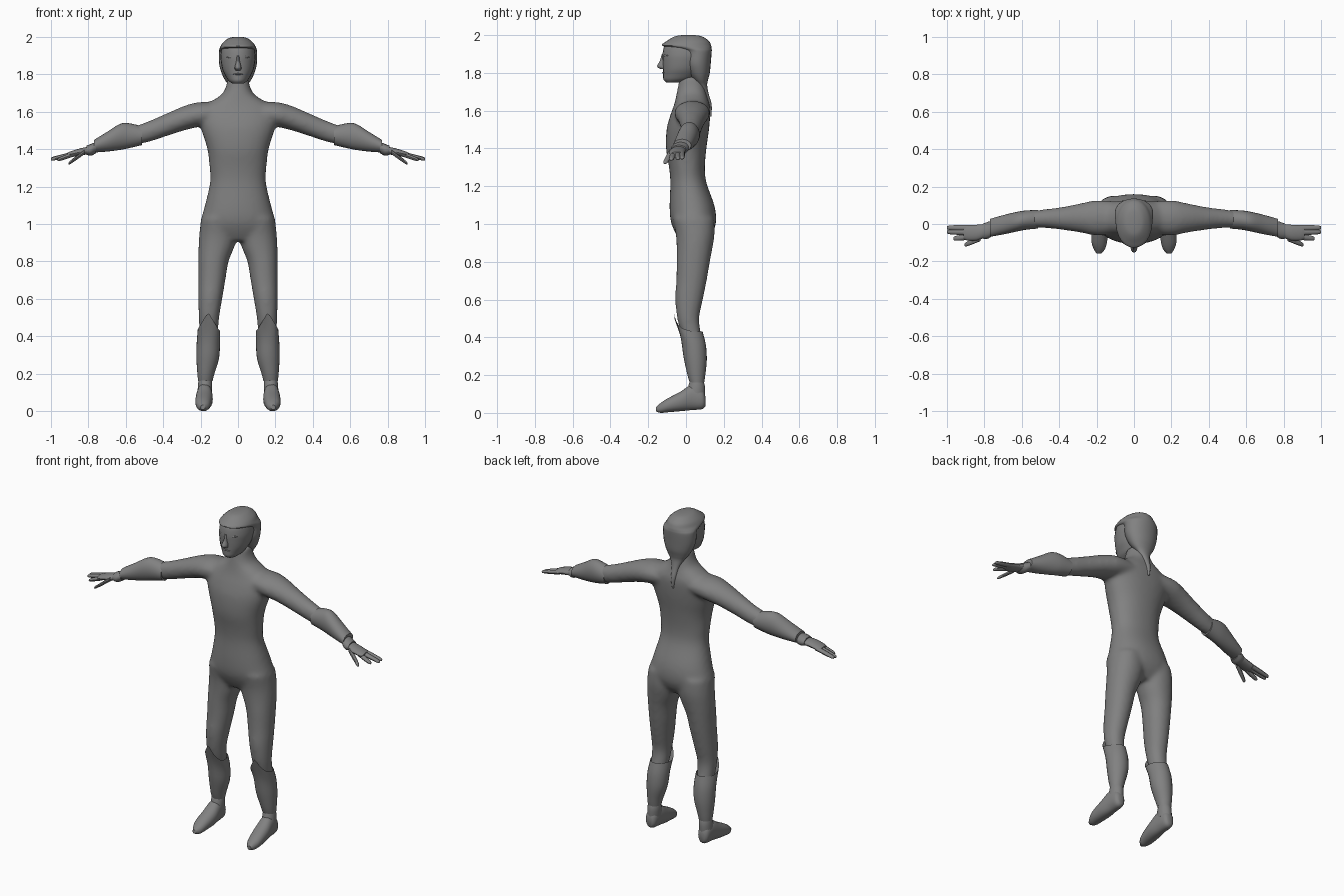
import bpy, bmesh, math
from mathutils import Vector

grey = bpy.data.materials.new('dark_grey')
grey.diffuse_color = (.22, .22, .22, 1)


def loft(bm, rings, axis, n=24, power=2.0, warp=None, flip=1, cap=True):
    """Closed skin through rings (t, a0, a1, b0, b1): position on the axis and extents across it."""
    P = [Vector(r) for r in rings]
    P = [P[0]] + P + [P[-1]]
    fine = []
    for i in range(1, len(P) - 2):
        a, b, c, d = P[i - 1:i + 3]
        for k in range(4):
            u = k / 4
            fine.append(0.5 * (2 * b + (c - a) * u + (2 * a - 5 * b + 4 * c - d) * u * u
                               + (3 * b - a - 3 * c + d) * u ** 3))
    fine.append(P[-1])
    loops = []
    for t, a0, a1, b0, b1 in fine:
        loop = []
        for k in range(n):
            w = 2 * math.pi * k / n
            ca, sa = math.cos(w), math.sin(w)
            a = (a0 + a1) / 2 + (a1 - a0) / 2 * math.copysign(abs(ca) ** (2 / power), ca)
            b = (b0 + b1) / 2 + (b1 - b0) / 2 * math.copysign(abs(sa) ** (2 / power), sa)
            p = Vector({'x': (t, a, b), 'y': (a, t, b), 'z': (a, b, t)}[axis])
            if warp:
                p = warp(p)
            p.x *= flip
            loop.append(bm.verts.new(p))
        loops.append(loop)
    for l0, l1 in zip(loops, loops[1:]):
        for k in range(n):
            bm.faces.new((l0[k], l0[(k + 1) % n], l1[(k + 1) % n], l1[k]))
    if cap:
        bm.faces.new(loops[0])
        bm.faces.new(loops[-1])


def finish(name, bm, mirror=False):
    bmesh.ops.recalc_face_normals(bm, faces=bm.faces)
    me = bpy.data.meshes.new(name)
    bm.to_mesh(me)
    bm.free()
    me.materials.append(grey)
    me.polygons.foreach_set('use_smooth', [True] * len(me.polygons))
    me.set_sharp_from_angle(angle=math.radians(45))
    ob = bpy.data.objects.new(name, me)
    bpy.context.collection.objects.link(ob)
    if mirror:
        m = ob.modifiers.new('mirror', 'MIRROR')
        m.use_mirror_merge = False
    return ob


def part(name, rings, axis, mirror=False, **kw):
    bm = bmesh.new()
    loft(bm, rings, axis, **kw)
    return finish(name, bm, mirror)


def sym(rows):
    """Rings (z, half width, y0, y1) centred on x = 0."""
    return [(z, -w, w, y0, y1) for z, w, y0, y1 in rows]


# Body suit: torso, legs and arms fused into one skin
torso = sym([(1.78, .055, -.035, .085), (1.73, .066, -.042, .10), (1.69, .09, -.05, .108),
             (1.655, .145, -.057, .118), (1.62, .195, -.067, .128), (1.57, .212, -.085, .128),
             (1.5, .195, -.103, .122), (1.4, .164, -.106, .108), (1.3, .152, -.09, .10),
             (1.22, .15, -.083, .108), (1.1, .177, -.087, .15), (1.02, .198, -.082, .16),
             (.96, .195, -.06, .145), (.91, .15, -.03, .11)])
leg = [(1.03, .01, .198, -.07, .15), (.95, .003, .207, -.055, .152), (.88, .018, .211, -.05, .142),
       (.8, .05, .212, -.05, .127), (.7, .067, .212, -.052, .11), (.6, .084, .212, -.057, .09),
       (.5, .10, .21, -.047, .07), (.42, .107, .207, -.025, .08), (.36, .115, .205, 0, .09)]
arm = [(.08, -.05, .12, 1.54, 1.65), (.2, -.062, .127, 1.52, 1.652), (.28, -.047, .112, 1.502, 1.634),
       (.38, -.032, .092, 1.47, 1.592), (.47, -.022, .08, 1.44, 1.553), (.56, -.02, .068, 1.42, 1.52)]
bm = bmesh.new()
loft(bm, torso, 'z', n=32, power=2.2)
for s in (1, -1):
    loft(bm, leg, 'z', power=2.1, flip=s)
    loft(bm, arm, 'x', flip=s)
body = finish('body_suit', bm)
r = body.modifiers.new('fuse', 'REMESH')
r.mode = 'VOXEL'
r.voxel_size = .011
r.use_smooth_shade = True
sm = body.modifiers.new('soften', 'SMOOTH')
sm.factor = .5
sm.iterations = 12


# Shin guards with a pointed knee
def knee_peak(p):
    k = max(0, min(1, (p.z - .33) / .1))
    if p.y < .03:
        p.z += .1 * k * max(0, 1 - abs(p.x - .16) / .06)
    return p


part('shin_guard', [(.43, .096, .215, -.063, .088), (.36, .096, .221, -.026, .105),
                    (.28, .102, .222, -.01, .11), (.2, .126, .217, .008, .102),
                    (.16, .136, .213, .02, .096)], 'z', True, warp=knee_peak, cap=False)

# Boots: ankle cuff and foot
part('boot_ankle', [(.18, .143, .208, .024, .09), (.14, .138, .214, .012, .1),
                    (.09, .14, .216, .0, .1)], 'z', True)
part('boot_foot', [(.102, .16, .198, .035, .09), (.085, .145, .214, .02, .125),
                   (.03, .138, .22, .015, .148), (-.03, .135, .227, .009, .112),
                   (-.1, .145, .226, .003, .075), (-.135, .156, .214, 0, .052),
                   (-.158, .176, .2, .008, .032)], 'y', True, power=2.2)

# Forearm guards and wrist cuffs
part('forearm_guard', [(.512, -.024, .075, 1.422, 1.522), (.58, -.031, .072, 1.406, 1.538),
                       (.63, -.041, .064, 1.396, 1.535), (.7, -.056, .047, 1.387, 1.492),
                       (.77, -.068, .027, 1.382, 1.449)], 'x', True)
part('wrist_cuff', [(.76, -.066, .018, 1.378, 1.438), (.785, -.08, .01, 1.365, 1.428),
                    (.81, -.078, .0, 1.37, 1.418)], 'x', True, n=16)

# Hands: palm, fingers and thumb
bm = bmesh.new()
loft(bm, [(.79, -.07, .0, 1.375, 1.415), (.84, -.088, -.004, 1.366, 1.405),
          (.89, -.088, -.008, 1.358, 1.39), (.91, -.08, -.015, 1.36, 1.382)], 'x', n=16)
tips = [((.88, -.022, 1.374), (1.0, -.02, 1.348)), ((.88, -.044, 1.374), (1.0, -.042, 1.345)),
        ((.88, -.068, 1.372), (.965, -.078, 1.342)), ((.82, -.075, 1.385), (.905, -.112, 1.323))]
for base, tip in tips:
    rings = []
    for u, rad in ((0, .016), (.5, .015), (.85, .0125), (.97, .009), (1, .005)):
        c = Vector(base).lerp(Vector(tip), u)
        rings.append((c.x, c.y - rad, c.y + rad, c.z - rad * .8, c.z + rad * .8))
    loft(bm, rings, 'x', n=10)
finish('hand', bm, True)

# Head, nose, eyes and mouth
part('head', sym([(1.75, .03, -.105, -.03), (1.765, .05, -.119, .03), (1.79, .066, -.121, .06),
                  (1.82, .081, -.122, .08), (1.86, .09, -.124, .10), (1.9, .093, -.124, .115),
                  (1.95, .083, -.11, .11), (1.98, .05, -.06, .08)]), 'z', power=2.05)
part('nose', sym([(1.9, .008, -.128, -.1), (1.865, .011, -.138, -.1), (1.835, .018, -.153, -.1),
                  (1.82, .013, -.135, -.1)]), 'z', n=12)
part('eye', [(.024, -.116, -.1, 1.889, 1.893), (.042, -.114, -.09, 1.884, 1.9),
             (.062, -.1, -.08, 1.889, 1.893)], 'x', True, n=12)
part('mouth', [(-.028, -.115, -.1, 1.799, 1.803), (0, -.126, -.1, 1.794, 1.808),
               (.028, -.115, -.1, 1.799, 1.803)], 'x', n=12)

# Hair cap tapering to a tail down the neck
part('hair', sym([(2.0, .02, -.02, .045), (1.993, .05, -.06, .085), (1.97, .08, -.1, .12),
                  (1.945, .096, -.127, .133), (1.928, .101, -.06, .136), (1.91, .102, -.016, .136),
                  (1.85, .1, -.01, .131), (1.8, .085, .01, .126), (1.765, .067, .035, .117),
                  (1.735, .045, .06, .112), (1.69, .024, .08, .12), (1.63, .016, .1, .136),
                  (1.57, .006, .12, .134)]), 'z', power=2.05)
